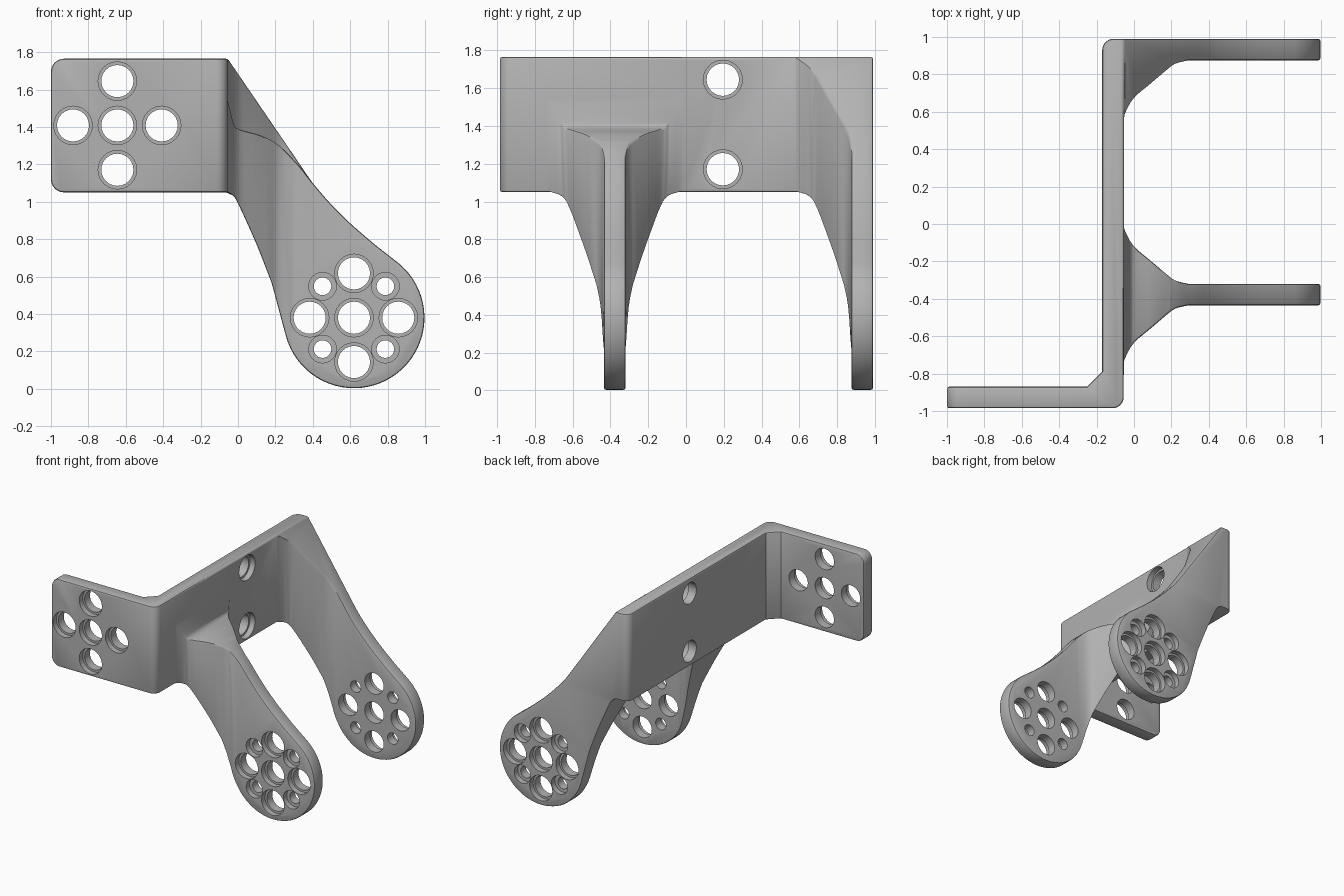
import bpy, bmesh, math
from mathutils import Matrix, Vector

cube = bpy.data.objects.get("Cube")
if cube:
    bpy.data.objects.remove(cube, do_unlink=True)

Z0, Z1 = 1.05, 1.765       # plate bottom and top
XB, XF = -0.17, -0.055     # web back and front
T = 0.115                  # plate thickness
FRONT, BACK = -0.985, 0.99
MID = -0.435               # outer face of the middle arm
HUB, R = (0.62, 0.38), 0.377


def make(name, bm):
    bmesh.ops.recalc_face_normals(bm, faces=bm.faces)
    me = bpy.data.meshes.new(name)
    bm.to_mesh(me)
    bm.free()
    ob = bpy.data.objects.new(name, me)
    bpy.context.collection.objects.link(ob)
    return ob


def prism(points, axis, lo, hi):
    """Extrude a 2D outline along y (outline in xz) or z (outline in xy)."""
    bm = bmesh.new()
    place = (lambda a, b: (a, lo, b)) if axis == "y" else (lambda a, b: (a, b, lo))
    face = bm.faces.new([bm.verts.new(place(*p)) for p in points])
    new = bmesh.ops.extrude_face_region(bm, geom=[face])["geom"]
    move = Vector((0, hi - lo, 0) if axis == "y" else (0, 0, hi - lo))
    bmesh.ops.translate(bm, vec=move, verts=[g for g in new if isinstance(g, bmesh.types.BMVert)])
    return bm


def round_edges(bm, test, radius):
    edges = [e for e in bm.edges if all(test(v.co) for v in e.verts)]
    bmesh.ops.bevel(bm, geom=edges, offset=radius, segments=6, profile=0.5, affect="EDGES")


def smooth(points, n=3):
    """Catmull-Rom curve through the points."""
    p = [Vector(q) for q in points]
    p = [2 * p[0] - p[1]] + p + [2 * p[-1] - p[-2]]
    out = []
    for a, b, c, d in zip(p, p[1:], p[2:], p[3:]):
        for i in range(n):
            t = i / n
            out.append(0.5 * (2 * b + (c - a) * t + (2 * a - 5 * b + 4 * c - d) * t * t
                              + (3 * b - a - 3 * c + d) * t ** 3))
    return [tuple(q) for q in out] + [tuple(p[-2])]


def apply(ob, kind, **settings):
    mod = ob.modifiers.new(kind, kind)
    for key, value in settings.items():
        setattr(mod, key, value)
    bpy.context.view_layer.objects.active = ob
    bpy.ops.object.modifier_apply(modifier=mod.name)


def boolean(ob, other, operation):
    other.hide_render = True
    apply(ob, "BOOLEAN", object=other, operation=operation, solver="EXACT")
    bpy.data.objects.remove(other, do_unlink=True)


# Web and front flange
plan = [(-1, FRONT), (XF, FRONT), (XF, BACK), (XB, BACK), (XB, -0.79), (-0.25, FRONT + T), (-1, FRONT + T)]
bm = prism(plan, "z", Z0, Z1)
for z in (Z0, Z1):
    round_edges(bm, lambda c: c.x < -0.99 and abs(c.z - z) < 1e-4, 0.07)
for x, y in ((XF, FRONT), (XB, BACK)):
    round_edges(bm, lambda c: abs(c.x - x) < 1e-4 and abs(c.y - y) < 1e-4, 0.06)
bracket = make("bracket", bm)

# Arm outlines: shared lower edge and round end, different upper edges
lower = [(-0.1, Z0)] + smooth([(XF, Z0), (-0.02, 1.025), (0.01, 0.97), (0.1, 0.77), (0.18, 0.565)])
end = [(HUB[0] + R * math.cos(a), HUB[1] + R * math.sin(a))
       for a in (math.radians(195 + 215 * i / 40) for i in range(41))]
shoulder = [(0.73, 0.772), (0.6, 0.885), (0.49, 0.995), (0.4, 1.1)]
back_top = smooth(shoulder + [(0.3, 1.245)]) + [(XF, Z1), (-0.1, Z1)]
mid_top = smooth(shoulder + [(0.32, 1.2), (0.22, 1.3), (0.12, 1.355), (0.03, 1.38),
                             (-0.015, 1.4), (-0.033, 1.45)]) + [(-0.1, 1.72)]

# Gusset flare: distance from the arm face along x
flare = smooth([(-0.06, 0.32), (-0.042, 0.27), (0.0, 0.2), (0.085, 0.127), (0.17, 0.055),
                (0.22, 0.018), (0.29, 0)])


def arm(name, top, outer, both_sides):
    inner = outer + T
    if both_sides:
        a = [(x, inner + d) for x, d in flare]
        b = [(x, outer - d) for x, d in flare]
        section = [(-0.1, a[0][1])] + a + [(1.1, inner), (1.1, outer)] + b[::-1] + [(-0.1, b[0][1])]
    else:
        a = [(x, outer - T - d) for x, d in flare]
        section = [(-0.1, a[0][1])] + a + [(1.1, outer - T), (1.1, outer), (-0.1, outer)]
    body = make(name, prism(section, "z", -0.1, 1.9))
    boolean(body, make(name + "_outline", prism(lower + end + top, "y", -1.3, 1.3)), "INTERSECT")
    return body


boolean(bracket, arm("back_arm", back_top, BACK, False), "UNION")
boolean(bracket, arm("middle_arm", mid_top, MID, True), "UNION")

# Softened edges
bm = bmesh.new()
bm.from_mesh(bracket.data)
bmesh.ops.remove_doubles(bm, verts=bm.verts, dist=0.0005)
bmesh.ops.dissolve_limit(bm, angle_limit=math.radians(0.5), verts=bm.verts, edges=bm.edges)
bm.to_mesh(bracket.data)
bm.free()
apply(bracket, "BEVEL", width=0.012, segments=2, limit_method="ANGLE",
      angle_limit=math.radians(50), use_clamp_overlap=False)

# Holes: (centre on the outer face, axis, inward direction, small?)
P, Q = 0.237, 0.168
cross = [(0, 0), (P, 0), (-P, 0), (0, P), (0, -P)]
diagonal = [(Q, Q), (-Q, Q), (Q, -Q), (-Q, -Q)]
holes = [((-0.645 + x, FRONT, 1.408 + z), Vector((0, 1, 0)), False) for x, z in cross]
for face, inward in ((BACK, -1), (MID, 1)):
    for spots, small in ((cross, False), (diagonal, True)):
        holes += [((HUB[0] + x, face, HUB[1] + z), Vector((0, inward, 0)), small) for x, z in spots]
holes += [((XF, 0.195, 1.408 + z), Vector((-1, 0, 0)), False) for z in (P, -P)]


def cutters(name, big, little, reach, shift):
    bm = bmesh.new()
    for centre, inward, is_small in holes:
        r = little if is_small else big
        turn = inward.to_track_quat("Z", "Y").to_matrix().to_4x4()
        bmesh.ops.create_cone(bm, cap_ends=True, segments=24, radius1=r, radius2=r, depth=reach,
                              matrix=Matrix.Translation(Vector(centre) + inward * shift) @ turn)
    return make(name, bm)


boolean(bracket, cutters("counterbores", 0.103, 0.074, 0.09, 0), "DIFFERENCE")
boolean(bracket, cutters("through_holes", 0.086, 0.047, 0.3, T / 2), "DIFFERENCE")

# Material and shading
grey = bpy.data.materials.new("plain grey")
grey.use_nodes = True
colour = (0.45, 0.45, 0.45, 1)
grey.diffuse_color = colour
grey.node_tree.nodes["Principled BSDF"].inputs["Base Color"].default_value = colour
bracket.data.materials.clear()
bracket.data.materials.append(grey)
for poly in bracket.data.polygons:
    poly.material_index = 0
bpy.ops.object.select_all(action="DESELECT")
bracket.select_set(True)
bpy.context.view_layer.objects.active = bracket
bpy.ops.object.shade_smooth_by_angle(angle=math.radians(35))
